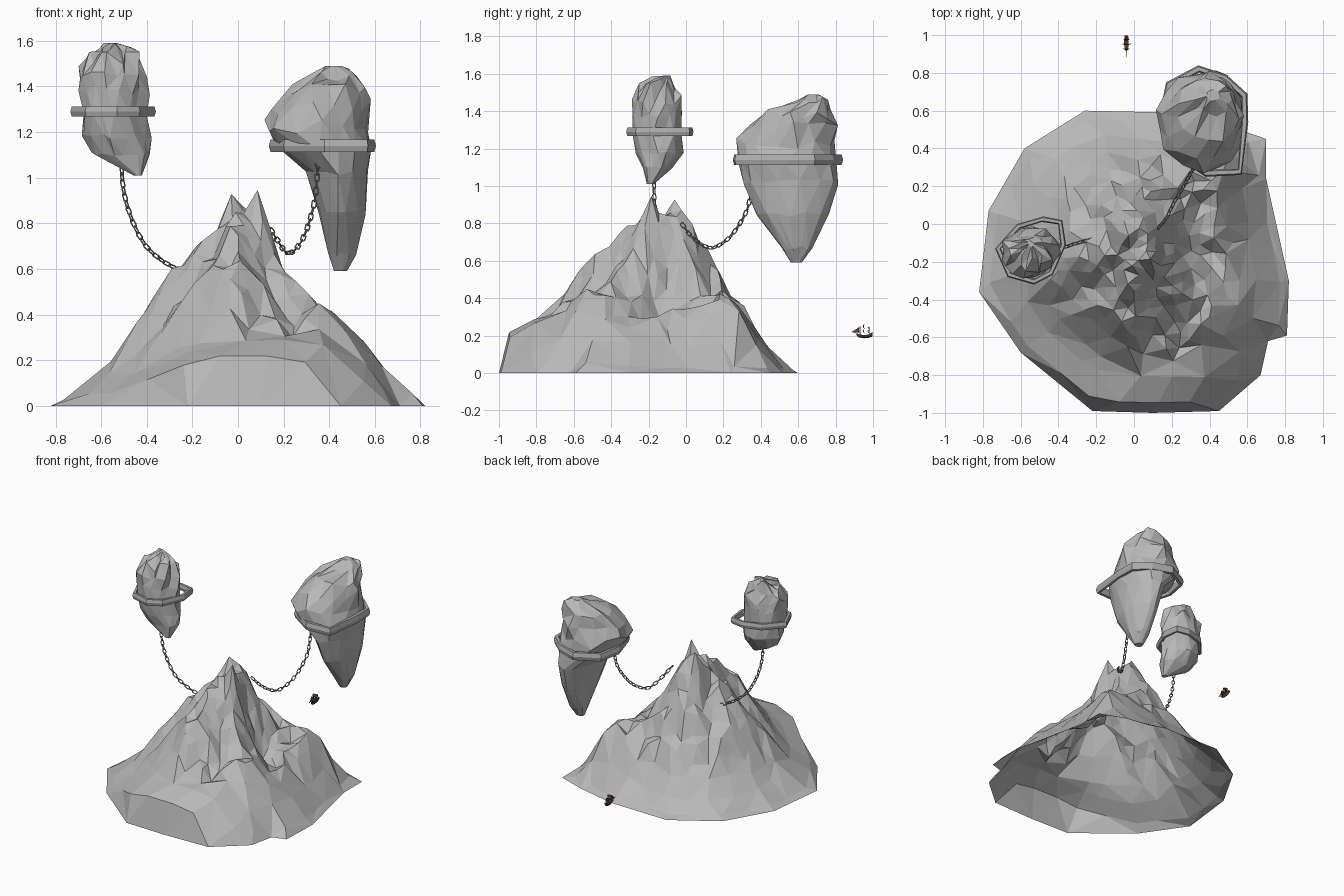
import bpy, bmesh, math, random
from mathutils import Vector, Matrix
from mathutils.geometry import delaunay_2d_cdt

if "Cube" in bpy.data.objects:
    bpy.data.objects.remove(bpy.data.objects["Cube"])

random.seed(4)


def material(name, rgb):
    m = bpy.data.materials.new(name)
    m.diffuse_color = (*rgb, 1)
    m.use_nodes = True
    m.node_tree.nodes["Principled BSDF"].inputs["Base Color"].default_value = m.diffuse_color
    return m


STONE = material("grey stone", (0.48, 0.48, 0.48))
IRON = material("grey iron", (0.42, 0.42, 0.42))
CHAIN = material("dark iron", (0.30, 0.30, 0.30))
WOOD = material("brown wood", (0.10, 0.045, 0.02))
SAIL = material("brown canvas", (0.13, 0.06, 0.03))


def add(name, verts, faces, mat, fix=True):
    me = bpy.data.meshes.new(name)
    me.from_pydata([tuple(v) for v in verts], [], faces)
    if fix:
        bm = bmesh.new()
        bm.from_mesh(me)
        bmesh.ops.recalc_face_normals(bm, faces=bm.faces)
        bm.to_mesh(me)
        bm.free()
    me.materials.append(mat)
    ob = bpy.data.objects.new(name, me)
    bpy.context.collection.objects.link(ob)
    return ob


def lerp_table(xs, ys, x):
    for i in range(len(xs) - 1):
        if x <= xs[i + 1]:
            k = (x - xs[i]) / (xs[i + 1] - xs[i])
            return ys[i] + (ys[i + 1] - ys[i]) * k
    return ys[-1]


# ---- mountain: shore outline, and slope profiles by compass direction ----
CX, CY = 0.02, -0.12
OUTLINE = [(-.82, -.36), (-.60, -.68), (-.22, -.99), (.10, -1.0), (.45, -.99), (.67, -.80),
           (.71, -.62), (.81, -.59), (.82, -.30), (.70, .24), (.70, .45), (.50, .52),
           (.20, .59), (-.26, .60), (-.58, .40), (-.77, .07)]
STEPS = [0, .1, .2, .35, .5, .65, .8, .94, 1]
SLOPES = {0: [.82, .80, .55, .33, .30, .24, .13, .03, 0],
          38: [.82, .84, .64, .40, .37, .41, .20, .03, 0],
          60: [.82, .85, .77, .55, .40, .31, .15, .03, 0],
          90: [.82, .90, .83, .63, .44, .25, .11, .02, 0],
          130: [.82, .93, .72, .54, .39, .24, .11, .02, 0],
          180: [.82, .82, .69, .58, .46, .23, .10, .02, 0],
          225: [.82, .82, .70, .56, .42, .26, .14, .06, 0],
          268: [.82, .86, .79, .70, .54, .33, .29, .24, 0],
          295: [.82, .90, .68, .50, .38, .31, .27, .18, 0],
          315: [.82, .95, .74, .56, .47, .37, .21, .07, 0],
          345: [.82, .84, .60, .34, .30, .25, .14, .04, 0]}
SLOPES[360] = SLOPES[0]


def shore_radius(a):
    d = Vector((math.cos(a), math.sin(a)))
    for i, p in enumerate(OUTLINE):
        q = OUTLINE[(i + 1) % len(OUTLINE)]
        p0, e = Vector(p) - Vector((CX, CY)), Vector(q) - Vector(p)
        den = d.x * e.y - d.y * e.x
        if abs(den) > 1e-9:
            r = (p0.x * e.y - p0.y * e.x) / den
            s = (p0.x * d.y - p0.y * d.x) / den
            if r > 0 and -1e-6 <= s <= 1 + 1e-6:
                return r
    return 0.8


def height(a, t):
    deg = math.degrees(a) % 360
    keys = sorted(SLOPES)
    return lerp_table(keys, [lerp_table(STEPS, SLOPES[k], t) for k in keys], deg)


pts = [Vector(p) for p in OUTLINE]
zs = [0.0] * len(pts)


def try_point(a, t, gap, rough):
    r = shore_radius(a) * t
    p = Vector((CX + r * math.cos(a), CY + r * math.sin(a)))
    if all((p - q).length > gap for q in pts):
        pts.append(p)
        zs.append(max(.005, height(a, t) + random.uniform(-rough, rough)))


for deg in (130, 315):                      # twin summits
    try_point(math.radians(deg), .1, .01, .005)
for t, count in ((.94, 26), (.8, 24), (.67, 24)):   # bank and lower slopes
    for i in range(count):
        try_point(math.tau * (i + random.uniform(-.25, .25)) / count,
                  t + (random.uniform(-.03, .03) if t < .9 else 0), .03, .008)
for i in range(2500):                       # scattered crags, denser near the top
    t = .62 * random.random()
    try_point(random.uniform(0, math.tau), t, .042 + .05 * t * t, .048 if t > .15 else .02)

n = len(OUTLINE)
res = delaunay_2d_cdt(pts, [(i, (i + 1) % n) for i in range(n)], [], 1, 1e-6)
verts = [(v.x, v.y, zs[src[0]] if src else 0) for v, src in zip(res[0], res[3])]
add("mountain", verts, [tuple(f) for f in res[2]], STONE, fix=False)


# ---- floating rocks: stacked jittered rings (z, x range, y range) ----
def rock(name, rows, n, jitter, craggy_from):
    verts, faces = [], []
    for j, (z, x0, x1, y0, y1) in enumerate(rows):
        end = j in (0, len(rows) - 1)
        rough = 0 if end else .034 if z > craggy_from else .012
        for i in range(n):
            a = math.tau * (i + .5 * (j % 2) + random.uniform(-.25, .25)) / n
            k = 1 + random.uniform(-jitter, .03) * (1 if z > craggy_from else .5)
            verts.append(((x0 + x1) / 2 + (x1 - x0) / 2 * k * math.cos(a),
                          (y0 + y1) / 2 + (y1 - y0) / 2 * k * math.sin(a),
                          z + random.uniform(-rough, rough)))
    for j in range(len(rows) - 1):
        for i in range(n):
            a, b = j * n + i, j * n + (i + 1) % n
            c, d = a + n, b + n
            faces += [(a, b, c), (b, d, c)] if j % 2 == 0 else [(a, d, c), (a, b, d)]
    faces += [tuple(range(n))[::-1], tuple(range(len(verts) - n, len(verts)))]
    add(name, verts, faces, STONE)


rock("large_floating_rock", [
    (.59, .42, .48, .56, .62), (.67, .39, .52, .51, .68), (.85, .35, .56, .37, .77),
    (1.02, .29, .58, .31, .81), (1.13, .17, .59, .27, .82), (1.22, .10, .59, .26, .82),
    (1.31, .14, .59, .31, .81), (1.38, .21, .57, .42, .79), (1.45, .32, .52, .57, .76),
    (1.49, .38, .46, .65, .71)], 14, .17, 1.15)
rock("small_floating_rock", [
    (1.01, -.46, -.42, -.21, -.17), (1.10, -.64, -.38, -.24, -.07), (1.18, -.69, -.38, -.28, -.01),
    (1.28, -.69, -.40, -.29, -.01), (1.38, -.71, -.39, -.32, .01), (1.46, -.71, -.39, -.31, .0),
    (1.52, -.69, -.42, -.26, -.03), (1.56, -.62, -.46, -.19, -.06), (1.59, -.56, -.53, -.12, -.09)],
    15, .3, 1.3)


# ---- iron rings: hexagonal section swept round a polygon ----
def iron_ring(name, path, z, s):
    c = sum((Vector(p) for p in path), Vector((0, 0))) / len(path)
    prof = [(0, 0), (-.008, .028), (-.03, .028), (-.038, 0), (-.03, -.028), (-.008, -.028)]
    verts, faces, m = [], [], len(path)
    for i, p in enumerate(path):
        d = (Vector(p) - c).normalized()
        verts += [(p[0] + d.x * o * s, p[1] + d.y * o * s, z + h * s) for o, h in prof]
        for k in range(6):
            a, b = i * 6, (i + 1) % m * 6
            faces.append((a + k, b + k, b + (k + 1) % 6, a + (k + 1) % 6))
    add(name, verts, faces, IRON)


iron_ring("large_ring", [(.34, .84), (.49, .79), (.60, .69), (.605, .54), (.57, .26), (.38, .25),
                         (.20, .37), (.135, .58), (.17, .75)], 1.14, 1)
iron_ring("small_ring", [(-.735, -.13), (-.62, .0), (-.48, .04), (-.38, .02), (-.36, -.11),
                         (-.43, -.27), (-.53, -.32), (-.67, -.28)], 1.29, .8)


# ---- chains: stadium links along a smooth path, alternately turned ----
def chain(name, ctrl, gap=.03):
    P = [Vector(c) for c in ctrl]
    P = [2 * P[0] - P[1]] + P + [2 * P[-1] - P[-2]]
    line = []
    for i in range(1, len(P) - 2):
        a, b, c, d = P[i - 1:i + 3]
        for k in range(40):
            t = k / 40
            line.append(.5 * (2 * b + (c - a) * t + (2 * a - 5 * b + 4 * c - d) * t * t
                              + (3 * b - a - 3 * c + d) * t ** 3))
    verts, faces, run, count = [], [], 0, 0
    M, m = 10, 5
    for p, q in zip(line, line[1:]):
        run += (q - p).length
        if run < gap:
            continue
        run -= gap
        rot = (q - p).to_track_quat('X', 'Z').to_matrix() @ Matrix.Rotation(
            math.pi / 4 + count % 2 * math.pi / 2, 3, 'X')
        base, count = len(verts), count + 1
        for i in range(M):
            u = math.tau * (i + .5) / M
            shift = .008 if math.cos(u) > 0 else -.008
            for k in range(m):
                v = math.tau * k / m
                r = .010 + .0034 * math.cos(v)
                verts.append(p + rot @ Vector((shift + r * math.cos(u), r * math.sin(u), .0034 * math.sin(v))))
                faces.append((base + i * m + k, base + (i + 1) % M * m + k,
                              base + (i + 1) % M * m + (k + 1) % m, base + i * m + (k + 1) % m))
    add(name, verts, faces, CHAIN)


chain("small_rock_chain", [(-.51, -.17, 1.15), (-.505, -.17, .97), (-.47, -.16, .83), (-.41, -.14, .71),
                           (-.33, -.11, .635), (-.24, -.085, .592), (-.18, -.07, .59)])
chain("large_rock_chain", [(.12, -.03, .81), (.17, .03, .73), (.21, .11, .675), (.245, .17, .68),
                           (.29, .25, .745), (.33, .325, .87), (.345, .345, .98), (.355, .36, 1.14)])

# ---- sailing ship: hull sections (y, half width, keel z, deck z), masts, sails ----
SX = -.04
verts, faces = [], []
for y, w, k, d in [(.912, .001, .203, .212), (.925, .008, .19, .208), (.95, .012, .186, .203),
                   (.975, .012, .187, .206), (.998, .009, .196, .220)]:
    verts += [(SX - w, y, d), (SX - w * .8, y, (k + d) / 2), (SX, y, k),
              (SX + w * .8, y, (k + d) / 2), (SX + w, y, d)]
for j in range(4):
    for i in range(5):
        a, b = j * 5 + i, j * 5 + (i + 1) % 5
        faces.append((a, b, b + 5, a + 5))
faces += [(0, 1, 2, 3, 4), (20, 21, 22, 23, 24)]
add("ship_hull", verts, faces, WOOD)


def spar(name, a, b, r=.0013):
    a, b = Vector(a), Vector(b)
    rot = (b - a).to_track_quat('Z', 'Y').to_matrix()
    ring = [rot @ Vector((r * math.cos(k * math.tau / 5), r * math.sin(k * math.tau / 5), 0)) for k in range(5)]
    add(name, [a + v for v in ring] + [b + v for v in ring],
        [(k, (k + 1) % 5, (k + 1) % 5 + 5, k + 5) for k in range(5)] + [(4, 3, 2, 1, 0), (5, 6, 7, 8, 9)], WOOD)


spar("bowsprit", (SX, .925, .207), (SX, .885, .222))
for label, y, top, w in [("fore", .932, .252, .017), ("main", .957, .265, .022), ("aft", .982, .25, .015)]:
    spar(label + "_mast", (SX, y, .2), (SX, y, top))
    for part, z0, z1, k in [("lower", .212, .233, 1), ("upper", .235, top - .003, .7)]:
        verts = []
        for j in range(4):
            for i in range(5):
                u, v = i / 2 - 1, j / 3
                verts.append((SX + u * w * k * (1.05 - .15 * v),
                              y - .002 - .009 * (1 - u * u * .6) * math.sin(math.pi * (.15 + .8 * (1 - v))),
                              z0 + (z1 - z0) * v))
        faces = [(j * 5 + i, j * 5 + i + 1, j * 5 + i + 6, j * 5 + i + 5) for j in range(3) for i in range(4)]
        add(f"{label}_{part}_sail", verts, faces, SAIL)
add("jib_sail", [(SX, .888, .221), (SX, .922, .215), (SX, .929, .247)], [(0, 1, 2)], SAIL)
